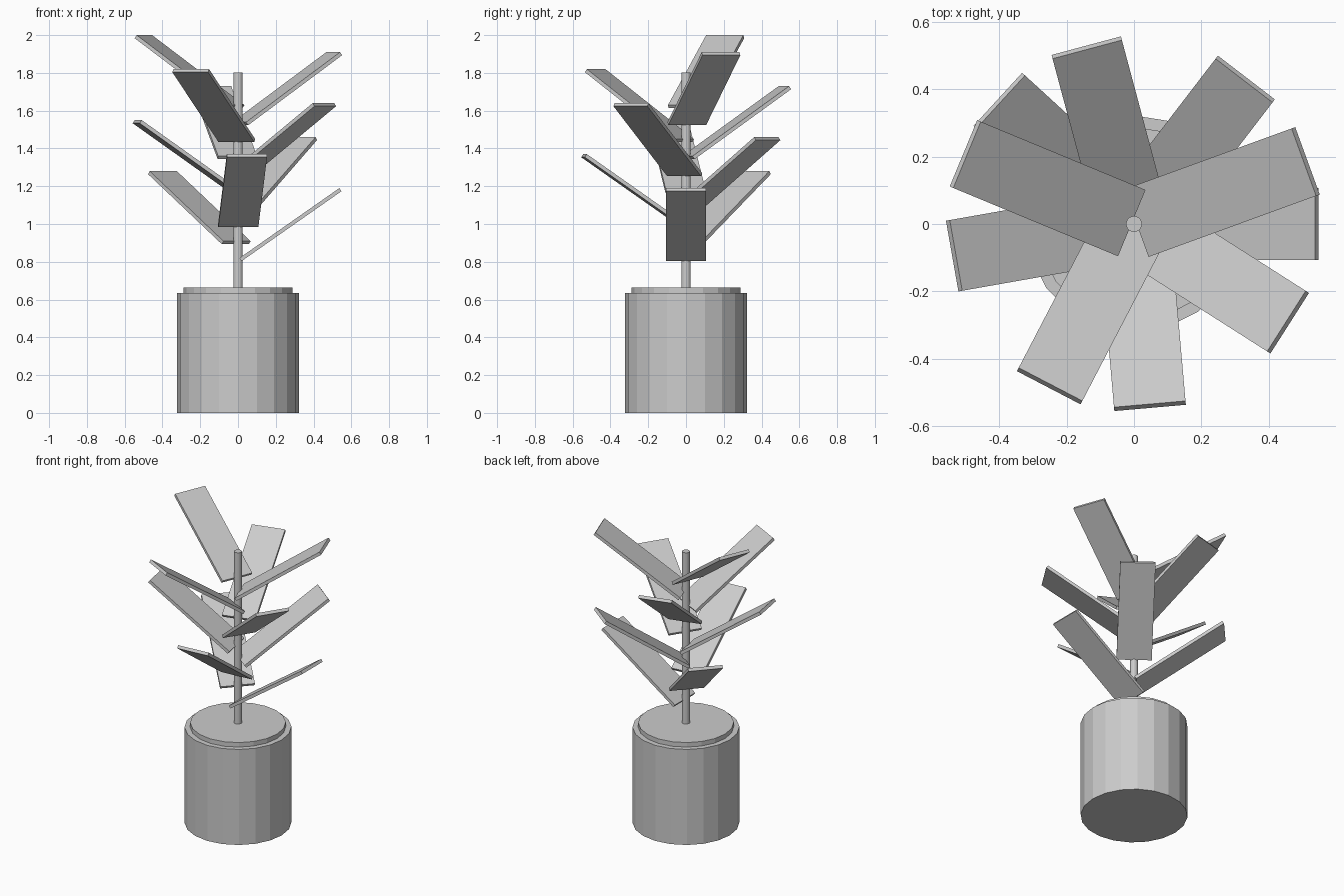
import bpy
from math import radians, cos, sin
from mathutils import Matrix

if "Cube" in bpy.data.objects:
    bpy.data.objects.remove(bpy.data.objects["Cube"])

# One plain clay grey for the whole model
grey = bpy.data.materials.new("plain_grey")
grey.diffuse_color = (0.6, 0.6, 0.6, 1.0)
grey.use_nodes = True
grey.node_tree.nodes["Principled BSDF"].inputs["Base Color"].default_value = grey.diffuse_color


def finish(name):
    ob = bpy.context.object
    ob.name = name
    ob.data.materials.append(grey)
    return ob


def cylinder(name, radius, z0, z1, sides):
    bpy.ops.mesh.primitive_cylinder_add(
        vertices=sides, radius=radius, depth=z1 - z0, location=(0, 0, (z0 + z1) / 2))
    return finish(name)


# Pot, soil and stem
cylinder("pot", 0.322, 0.0, 0.635, 20)
cylinder("soil", 0.288, 0.605, 0.665, 20)
cylinder("stem", 0.024, 0.64, 1.803, 12)

# Ten flat leaves spiralling up the stem by the golden angle
LENGTH, WIDTH, THICK = 0.646, 0.213, 0.02
for i in range(10):
    turn = radians(137.5 * i)
    bpy.ops.mesh.primitive_cube_add(size=1)
    leaf = finish(f"leaf_{i + 1}")
    leaf.data.transform(Matrix.Diagonal((LENGTH, WIDTH, THICK, 1)))
    leaf.rotation_euler = (0, radians(-35), turn)
    leaf.location = (0.2775 * cos(turn), 0.2775 * sin(turn), 0.9965 + 0.09 * i)
